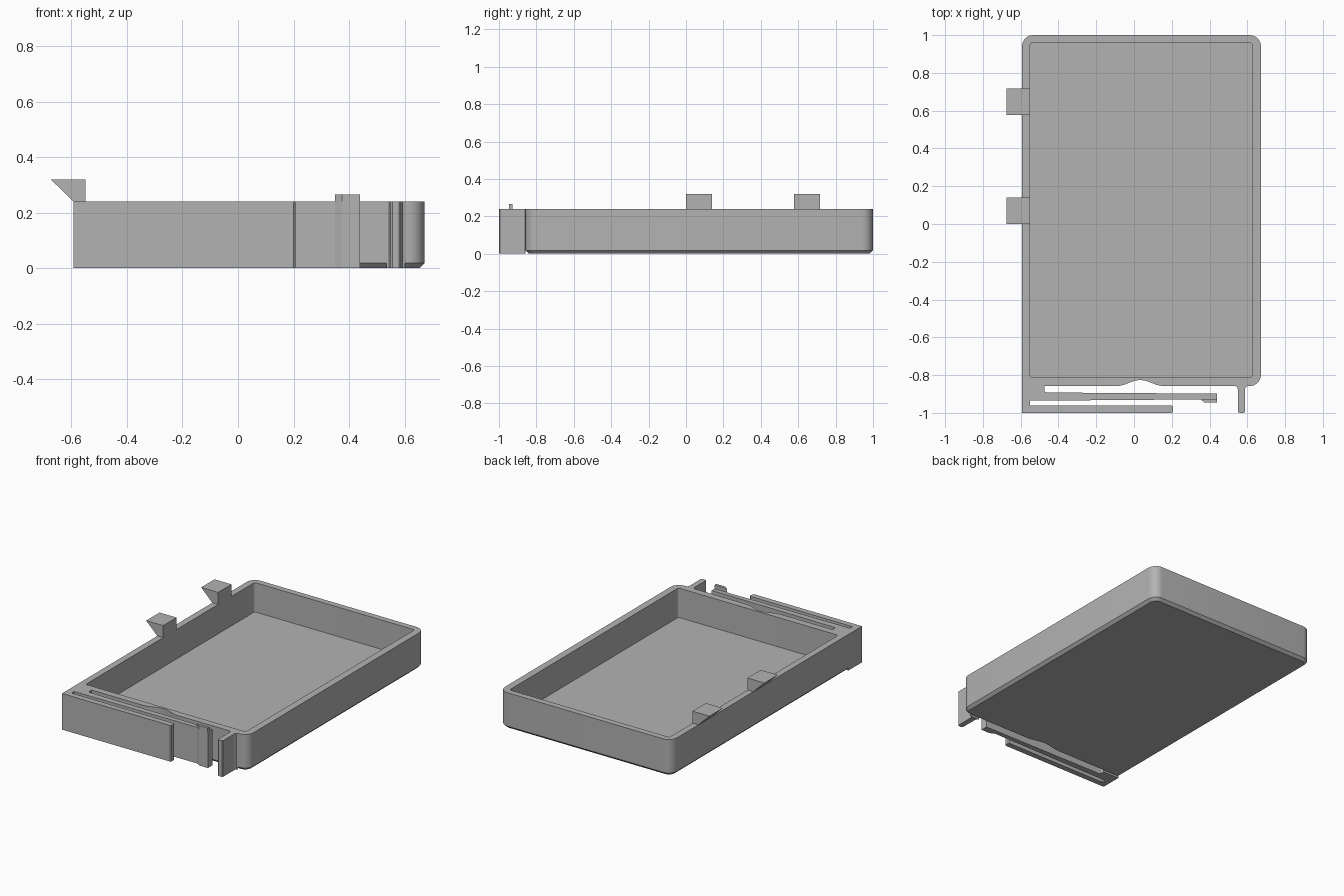
import bpy, bmesh, math

if "Cube" in bpy.data.objects:
    bpy.data.objects.remove(bpy.data.objects["Cube"])

grey = bpy.data.materials.new("plain_grey")
grey.diffuse_color = (0.45, 0.45, 0.45, 1)
grey.use_nodes = True
grey.node_tree.nodes["Principled BSDF"].inputs["Base Color"].default_value = grey.diffuse_color
HEIGHT, FLOOR = 0.24, 0.045


def finish(name, bm, smooth=True):
    bmesh.ops.recalc_face_normals(bm, faces=bm.faces[:])
    mesh = bpy.data.meshes.new(name)
    bm.to_mesh(mesh)
    bm.free()
    obj = bpy.data.objects.new(name, mesh)
    bpy.context.collection.objects.link(obj)
    mesh.materials.append(grey)
    if smooth:
        bpy.ops.object.select_all(action='DESELECT')
        obj.select_set(True)
        bpy.context.view_layer.objects.active = obj
        bpy.ops.object.shade_smooth_by_angle(angle=math.radians(30))
    return obj


def prism(name, points, sweep):
    """Closed 3D outline swept along a vector."""
    bm = bmesh.new()
    face = bm.faces.new([bm.verts.new(p) for p in points])
    new = bmesh.ops.extrude_face_region(bm, geom=[face], use_keep_orig=True)
    moved = [v for v in new["geom"] if isinstance(v, bmesh.types.BMVert)]
    bmesh.ops.translate(bm, verts=moved, vec=sweep)
    return finish(name, bm, False)


def ring(x0, x1, y0, y1, r, r_front_left, z, dip):
    """Rounded rectangle with a curved relief in its front edge."""
    pts = []
    for i in range(13):                       # front edge, left to right
        t = -1 + i / 6
        pts.append((0.033 + 0.125 * t, y0 + dip * 0.5 * (1 + math.cos(math.pi * t)), z))
    corners = [(x1, y0, -1, 1, -90, r), (x1, y1, -1, -1, 0, r),
               (x0, y1, 1, -1, 90, r), (x0, y0, 1, 1, 180, r_front_left)]
    for cx, cy, sx, sy, start, rad in corners:
        for i in range(9):
            a = math.radians(start + 90 * i / 8)
            pts.append((cx + rad * (sx + math.cos(a)), cy + rad * (sy + math.sin(a)), z))
    return pts


# Tray: chamfered underside, outer wall, rim, inner wall and floor
c = 0.018
outer = (-0.593, 0.672, -0.858, 1.0)
inner = (-0.55, 0.625, -0.812, 0.96)
rings = [
    ring(outer[0] + c, outer[1] - c, outer[2] + c, outer[3] - c, 0.042, 0.002, 0, 0.02),
    ring(*outer, 0.06, 0.002, c, 0.032),
    ring(*outer, 0.06, 0.002, HEIGHT, 0.032),
    ring(*inner, 0.014, 0.014, HEIGHT, 0),
    ring(*inner, 0.014, 0.014, FLOOR, 0),
]
bm = bmesh.new()
loops = [[bm.verts.new(p) for p in pts] for pts in rings]
for a, b in zip(loops, loops[1:]):
    n = len(a)
    for i in range(n):
        j = (i + 1) % n
        bm.faces.new((a[i], a[j], b[j], b[i]))
bm.faces.new(loops[0])
bm.faces.new(loops[-1])
finish("tray", bm)

# Front latch: corner block, guard plate and flexible arm in one outline
latch = [(-0.593, -0.858), (-0.593, -1), (0.2, -1), (0.207, -0.993), (0.207, -0.969),
         (0.2, -0.962), (-0.55, -0.962), (-0.55, -0.935), (-0.05, -0.932),
         (0.35, -0.928), (0.375, -0.945), (0.44, -0.945), (0.44, -0.898),
         (-0.05, -0.895), (-0.462, -0.892), (-0.472, -0.888), (-0.475, -0.878),
         (-0.475, -0.858)]
prism("latch_arm", [(x, y, 0) for x, y in latch], (0, 0, HEIGHT))

# Raised tooth at the arm tip
tooth = [(0.35, -0.928), (0.375, -0.946), (0.44, -0.946), (0.44, -0.928)]
prism("latch_tooth", [(x, y, HEIGHT) for x, y in tooth], (0, 0, 0.025))

# Stop fin with flared root
fin = [(0.535, -0.858), (0.545, -0.862), (0.55, -0.875), (0.55, -0.994), (0.556, -1),
       (0.581, -1), (0.587, -0.994), (0.587, -0.875), (0.592, -0.862), (0.602, -0.858)]
prism("stop_fin", [(x, y, 0) for x, y in fin], (0, 0, HEIGHT))

# Two wedge hooks on the left rim
hook = [(-0.55, HEIGHT), (-0.55, 0.32), (-0.675, 0.32), (-0.593, HEIGHT)]
for i, y in enumerate((0.0, 0.577)):
    prism(f"rim_hook_{i + 1}", [(x, y, z) for x, z in hook], (0, 0.14, 0))
